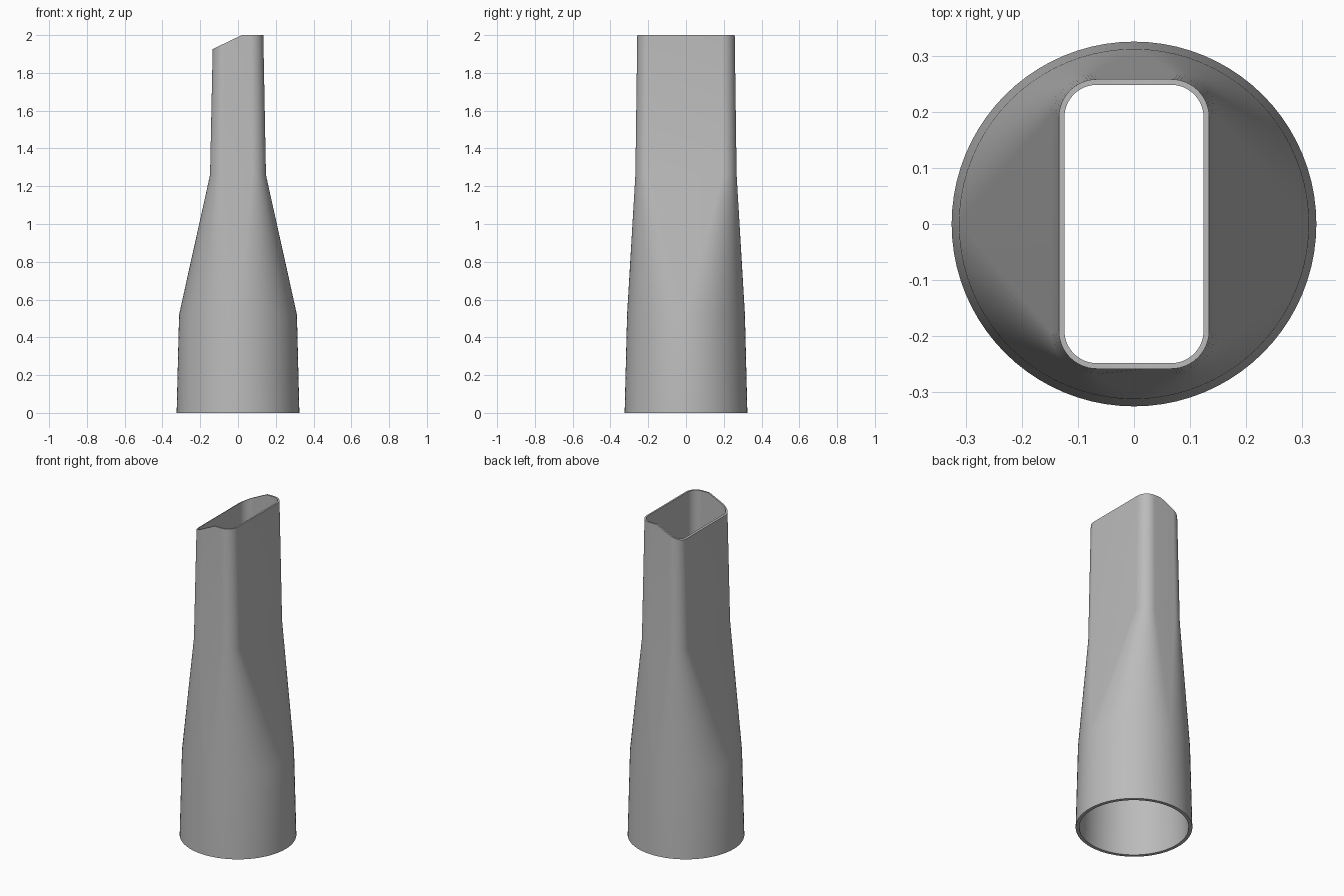
import bpy, bmesh, math

cube = bpy.data.objects.get("Cube")
if cube:
    bpy.data.objects.remove(cube)

STEPS = 20      # segments per rounded corner
KINK = 0.02     # x where the slanted tip begins
TIP_SLOPE = 0.48


def section(bm, hx, hy, radius, z, slanted=False):
    """Ring of vertices round a rounded rectangle; a circle when radius fills it."""
    points = []
    for corner, (sx, sy) in enumerate([(1, 1), (-1, 1), (-1, -1), (1, -1)]):
        cx, cy = sx * (hx - radius), sy * (hy - radius)
        for i in range(STEPS + 1):
            a = math.pi / 2 * (corner + i / STEPS)
            points.append((cx + radius * math.cos(a), cy + radius * math.sin(a)))
        if corner in (0, 2):  # extra point where the tip cut changes angle
            points.append((min(KINK, hx - radius), sy * hy))
    return [bm.verts.new((x, y, z - (max(0, KINK - x) * TIP_SLOPE if slanted else 0)))
            for x, y in points]


def bridge(bm, low, high, smooth=True):
    n = len(low)
    for i in range(n):
        j = (i + 1) % n
        face = bm.faces.new((low[i], low[j], high[j], high[i]))
        face.smooth = smooth


# Half width, half depth, corner radius, height and wall of each section
SECTIONS = [
    (0.325, 0.325, 0.325, 0.0, 0.02),
    (0.312, 0.312, 0.312, 0.52, 0.02),
    (0.148, 0.268, 0.075, 1.26, 0.014),
    (0.134, 0.258, 0.068, 2.0, 0.010),
]

# Outer and inner skins, joined by flat rims
bm = bmesh.new()
outer, inner = [], []
for hx, hy, r, z, wall in SECTIONS:
    tip = z == 2.0
    outer.append(section(bm, hx, hy, r, z, tip))
    inner.append(section(bm, hx - wall, hy - wall, r - wall, z, tip))
for k in range(len(SECTIONS) - 1):
    bridge(bm, outer[k], outer[k + 1])
    bridge(bm, inner[k + 1], inner[k])
bridge(bm, inner[0], outer[0], False)
bridge(bm, outer[-1], inner[-1], False)
bmesh.ops.remove_doubles(bm, verts=bm.verts[:], dist=0.0001)
bmesh.ops.recalc_face_normals(bm, faces=bm.faces[:])

mesh = bpy.data.meshes.new("nozzle")
bm.to_mesh(mesh)
bm.free()
nozzle = bpy.data.objects.new("nozzle", mesh)
bpy.context.collection.objects.link(nozzle)

# Plain grey plastic
grey = bpy.data.materials.new("grey plastic")
grey.use_nodes = True
colour = (0.5, 0.5, 0.5, 1)
grey.diffuse_color = colour
grey.node_tree.nodes["Principled BSDF"].inputs["Base Color"].default_value = colour
mesh.materials.append(grey)

bpy.context.view_layer.objects.active = nozzle
nozzle.select_set(True)
bpy.ops.object.shade_smooth_by_angle(angle=math.radians(35))
